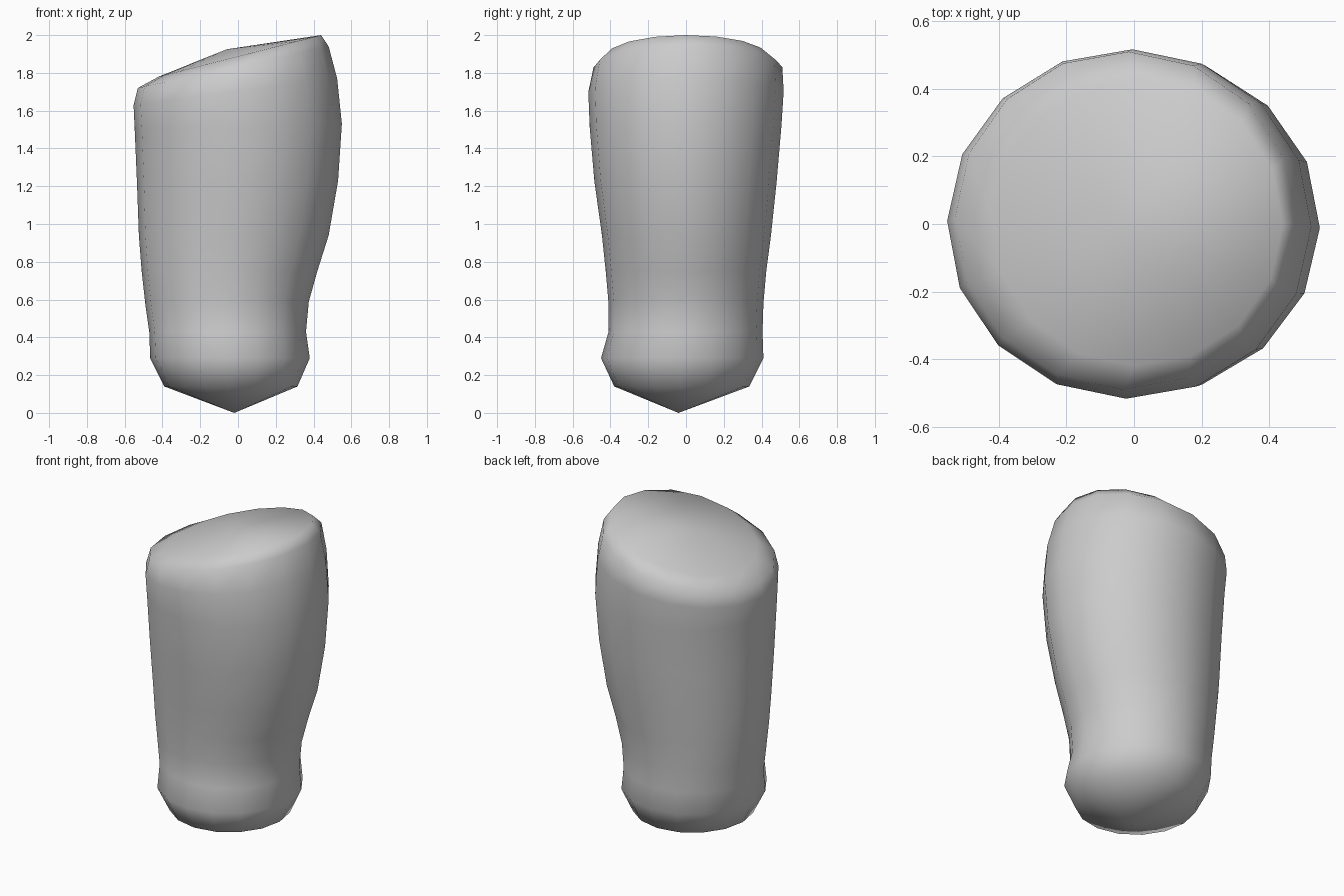
import bpy, bmesh
from math import sin, cos, pi, radians

if "Cube" in bpy.data.objects:
    bpy.data.objects.remove(bpy.data.objects["Cube"])

SIDES = 16

# Cross-sections: left x, left z, right x, right z, front y, back y
rings = [
    (-0.39, 0.14, 0.315, 0.14, -0.38, 0.335),
    (-0.465, 0.29, 0.38, 0.29, -0.45, 0.41),
    (-0.47, 0.43, 0.36, 0.43, -0.41, 0.405),
    (-0.49, 0.57, 0.375, 0.59, -0.41, 0.41),
    (-0.51, 0.75, 0.42, 0.75, -0.425, 0.425),
    (-0.525, 0.94, 0.48, 0.94, -0.445, 0.45),
    (-0.535, 1.22, 0.53, 1.23, -0.485, 0.48),
    (-0.547, 1.50, 0.55, 1.53, -0.51, 0.505),
    (-0.553, 1.63, 0.525, 1.77, -0.517, 0.517),
    (-0.53, 1.72, 0.48, 1.94, -0.49, 0.51),
    (-0.42, 1.78, 0.44, 2.00, -0.42, 0.43),
]

bm = bmesh.new()


def add_ring(xl, zl, xr, zr, yf, yb):
    """Tilted ellipse of vertices spanning the given extents."""
    verts = []
    for i in range(SIDES):
        a = 2 * pi * i / SIDES - radians(1)
        t = (cos(a) + 1) / 2
        y = (yf + yb) / 2 + sin(a) * (yb - yf) / 2
        verts.append(bm.verts.new((xl + t * (xr - xl), y, zl + t * (zr - zl))))
    return verts


# Body wall
loops = [add_ring(*r) for r in rings]
for lo, hi in zip(loops, loops[1:]):
    for i in range(SIDES):
        j = (i + 1) % SIDES
        bm.faces.new((lo[i], lo[j], hi[j], hi[i]))

# Pointed underside and gently domed slanted top
bottom = bm.verts.new((-0.02, -0.04, 0.0))
top = bm.verts.new((-0.06, 0.0, 1.925))
for i in range(SIDES):
    j = (i + 1) % SIDES
    bm.faces.new((bottom, loops[0][j], loops[0][i]))
    bm.faces.new((top, loops[-1][i], loops[-1][j]))

bmesh.ops.recalc_face_normals(bm, faces=bm.faces)
for f in bm.faces:
    f.smooth = True

mesh = bpy.data.meshes.new("slanted_stump_body")
bm.to_mesh(mesh)
bm.free()
body = bpy.data.objects.new("slanted_stump_body", mesh)
bpy.context.collection.objects.link(body)
